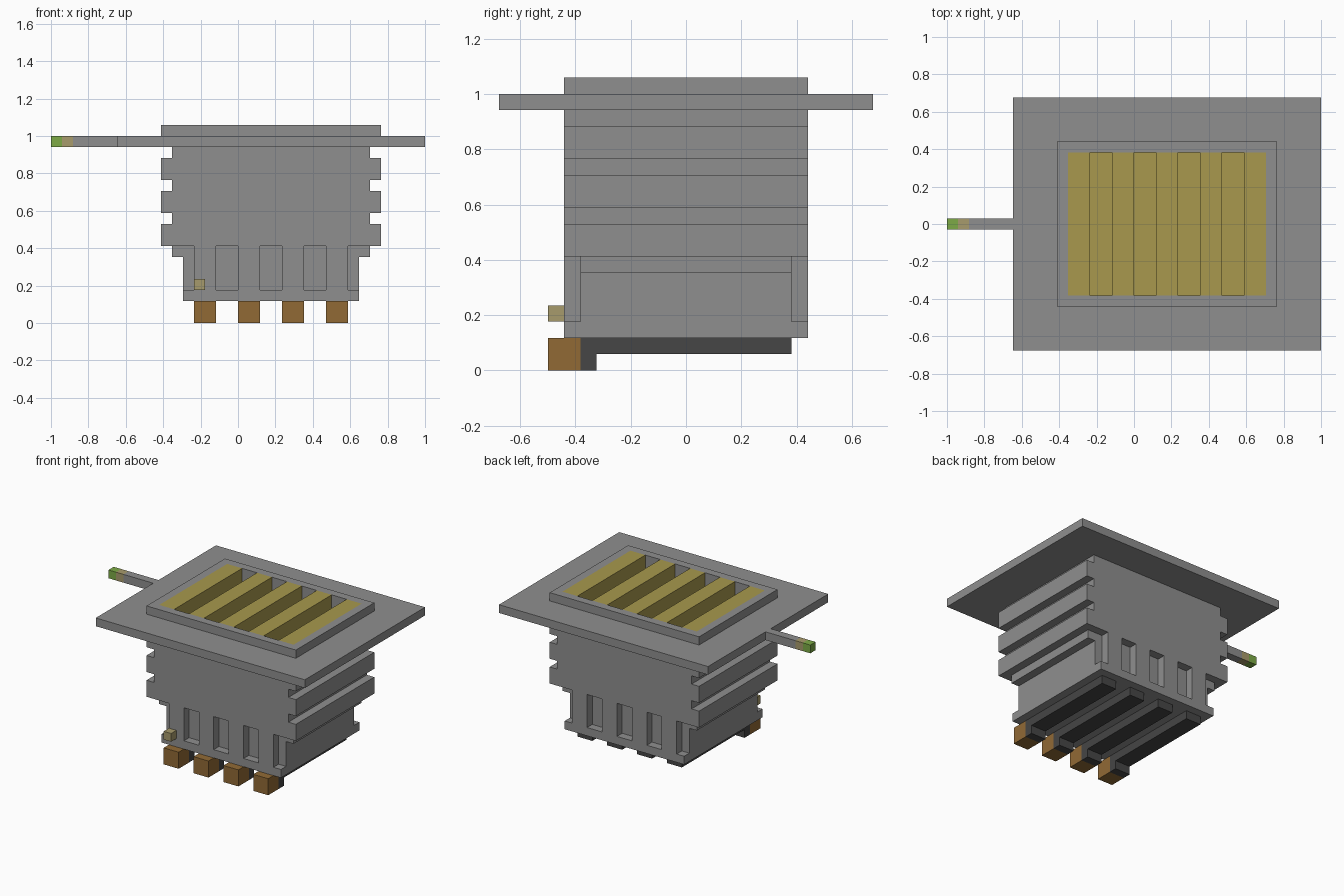
import bpy
import bmesh

U = 2 / 34  # modelling grid step


def material(name, rgb):
    lin = [((c / 255 + 0.055) / 1.055) ** 2.4 for c in rgb] + [1.0]
    m = bpy.data.materials.new(name)
    m.use_nodes = True
    m.diffuse_color = lin
    m.node_tree.nodes["Principled BSDF"].inputs["Base Color"].default_value = lin
    return m


GREY = material("casing grey", (143, 143, 143))
DARK = material("dark grey", (70, 70, 70))
YELLOW = material("straw yellow", (168, 153, 77))
BROWN = material("copper brown", (145, 106, 53))
TAN = material("pale tan", (167, 155, 108))
GREEN = material("tip green", (125, 170, 70))


def finish(bm, name, mat):
    bmesh.ops.recalc_face_normals(bm, faces=bm.faces)
    mesh = bpy.data.meshes.new(name)
    bm.to_mesh(mesh)
    bm.free()
    if mat:
        mesh.materials.append(mat)
    obj = bpy.data.objects.new(name, mesh)
    bpy.context.collection.objects.link(obj)
    return obj


def boxes(name, mat, *spans):
    """One object from (x0, x1, y0, y1, z0, z1) grid spans; x counts from the right end."""
    bm = bmesh.new()
    for x0, x1, y0, y1, z0, z1 in spans:
        for v in bmesh.ops.create_cube(bm, size=1)["verts"]:
            v.co = ((x1 if v.co.x > 0 else x0) * U - 1,
                    (y1 if v.co.y > 0 else y0) * U,
                    (z1 if v.co.z > 0 else z0) * U)
    return finish(bm, name, mat)


def cut(obj, *spans):
    cutter = boxes("cutter", None, *spans)
    cutter.hide_render = True
    mod = obj.modifiers.new("cut", "BOOLEAN")
    mod.operation = "DIFFERENCE"
    mod.solver = "EXACT"
    mod.object = cutter
    bpy.context.view_layer.objects.active = obj
    bpy.ops.object.modifier_apply(modifier=mod.name)
    bpy.data.objects.remove(cutter)


if "Cube" in bpy.data.objects:
    bpy.data.objects.remove(bpy.data.objects["Cube"])

# Finned body: stepped half outline (half width, height) mirrored and extruded
steps = [(8, 2, 6), (9, 6, 7), (10, 7, 9), (9, 9, 10), (10, 10, 12),
         (9, 12, 13), (10, 13, 15), (9, 15, 16)]
half = [(w, z) for w, low, high in steps for z in (low, high)]
outline = [(20 + w, z) for w, z in half] + [(20 - w, z) for w, z in reversed(half)]
bm = bmesh.new()
face = bm.faces.new([bm.verts.new((x * U - 1, -7.5 * U, z * U)) for x, z in outline])
ext = bmesh.ops.extrude_face_region(bm, geom=[face])
for v in ext["geom"]:
    if isinstance(v, bmesh.types.BMVert):
        v.co.y = 7.5 * U
body = finish(bm, "finned_body", GREY)

# Pockets along the lower front and back, open at the corners
pocket_x = [(10.5, 13), (15, 17), (19, 21), (23, 25), (27, 29.5)]
cut(body, *[(a, b, y, y + 1.5, 3, 7) for a, b in pocket_x for y in (-8, 6.5)])

# Mounting plate and raised rim with a shared opening
opening = (11, 29, -6.5, 6.5, 15, 19)
flange = boxes("mounting_plate", GREY, (6, 34, -11.5, 11.5, 16, 17))
cut(flange, opening)
rim = boxes("top_rim", GREY, (10, 30, -7.5, 7.5, 17, 18))
cut(rim, opening)

# Slatted inlay and the floor under its slots
boxes("inlay_floor", YELLOW, (11, 29, -6.5, 6.5, 16, 16.1))
for i in range(5):
    x = 11 + 4 * i
    boxes(f"inlay_slat_{i + 1}", YELLOW, (x, x + 2, -6.5, 6.5, 16, 18))

# Bottom rails with front blocks
for i in range(4):
    x = 13 + 4 * i
    boxes(f"front_block_{i + 1}", BROWN, (x, x + 2, -8.5, -6.5, 0, 2))
    boxes(f"rail_stop_{i + 1}", DARK, (x, x + 2, -6.5, -5.5, 0, 2))
    boxes(f"bottom_rail_{i + 1}", DARK, (x, x + 2, -5.5, 6.5, 1, 2))

# Small front knob and side lever
boxes("front_knob", TAN, (13, 14, -8.5, -7.5, 3, 4))
boxes("lever_arm", GREY, (2, 6, -0.5, 0.5, 16, 17))
boxes("lever_band", TAN, (1, 2, -0.5, 0.5, 16, 17))
boxes("lever_tip", GREEN, (0, 1, -0.5, 0.5, 16, 17))
